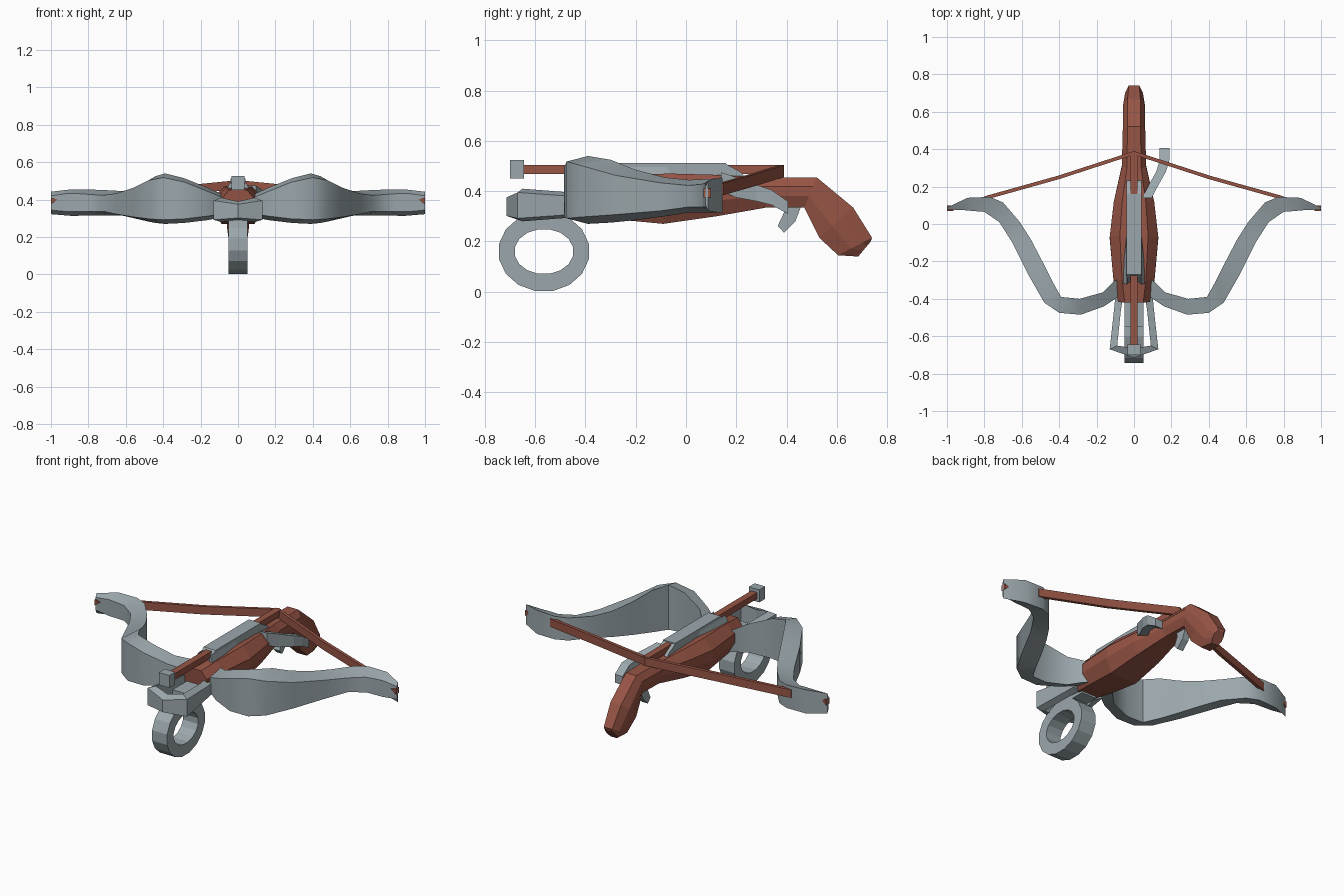
import bpy, bmesh, math
from mathutils import Vector

cube = bpy.data.objects.get("Cube")
if cube:
    bpy.data.objects.remove(cube, do_unlink=True)


def material(name, rgb):
    m = bpy.data.materials.new(name)
    m.use_nodes = True
    m.diffuse_color = (*rgb, 1)
    m.node_tree.nodes["Principled BSDF"].inputs["Base Color"].default_value = (*rgb, 1)
    return m


STEEL = material("steel grey", (0.33, 0.39, 0.415))
WOOD = material("red brown wood", (0.31, 0.09, 0.06))


def loft(name, sections, mat, closed=False, mirror=False, smooth=False):
    """Skin a row of equal-sized cross-sections."""
    bm = bmesh.new()
    rings = [[bm.verts.new(p) for p in s] for s in sections]
    pairs = list(zip(rings, rings[1:]))
    if closed:
        pairs.append((rings[-1], rings[0]))
    else:
        bm.faces.new(rings[0])
        bm.faces.new(rings[-1])
    n = len(rings[0])
    for a, b in pairs:
        for i in range(n):
            j = (i + 1) % n
            bm.faces.new((a[i], a[j], b[j], b[i]))
    bmesh.ops.recalc_face_normals(bm, faces=bm.faces)
    me = bpy.data.meshes.new(name)
    bm.to_mesh(me)
    bm.free()
    me.materials.append(mat)
    ob = bpy.data.objects.new(name, me)
    bpy.context.collection.objects.link(ob)
    if smooth:
        bpy.ops.object.select_all(action="DESELECT")
        ob.select_set(True)
        bpy.context.view_layer.objects.active = ob
        bpy.ops.object.shade_smooth_by_angle(angle=math.radians(35))
    if mirror:
        ob.modifiers.new("Mirror", "MIRROR")
    return ob


def block(name, x0, x1, y0, y1, z0, z1, mat, **kw):
    sect = lambda y: [(x0, y, z0), (x1, y, z0), (x1, y, z1), (x0, y, z1)]
    return loft(name, [sect(y0), sect(y1)], mat, **kw)


def side_plate(name, outline, x0, x1, mat):
    """Extrude a (y, z) outline across x."""
    return loft(name, [[(x, y, z) for y, z in outline] for x in (x0, x1)], mat)


# Stock and grip: top point, bottom point, half width
def stock_section(top, bottom, w):
    t, b = Vector((0, *top)), Vector((0, *bottom))
    shape = ((0.58, 0), (1, 0.3), (1, 0.62), (0.68, 1))
    half = [t.lerp(b, f) + Vector((w * k, 0, 0)) for k, f in shape]
    return half + [Vector((-p.x, p.y, p.z)) for p in reversed(half)]


stock = [
    ((-0.42, 0.45), (-0.41, 0.305), 0.085),
    ((-0.30, 0.465), (-0.30, 0.29), 0.11),
    ((-0.06, 0.47), (-0.09, 0.27), 0.13),
    ((0.12, 0.465), (0.12, 0.30), 0.108),
    ((0.30, 0.455), (0.32, 0.335), 0.065),
    ((0.52, 0.455), (0.47, 0.335), 0.06),
    ((0.665, 0.335), (0.53, 0.215), 0.06),
    ((0.74, 0.215), (0.605, 0.145), 0.048),
    ((0.735, 0.20), (0.685, 0.14), 0.032),
]
loft("stock", [stock_section(*s) for s in stock], WOOD)

# Bow limbs: inner edge, outer edge, top, bottom
limb = [
    ((0.06, -0.27), (0.06, -0.37), 0.42, 0.305),
    ((0.11, -0.31), (0.10, -0.40), 0.44, 0.30),
    ((0.165, -0.365), (0.16, -0.44), 0.465, 0.29),
    ((0.29, -0.40), (0.285, -0.485), 0.515, 0.275),
    ((0.39, -0.39), (0.40, -0.475), 0.54, 0.27),
    ((0.44, -0.30), (0.48, -0.42), 0.525, 0.275),
    ((0.49, -0.20), (0.56, -0.28), 0.485, 0.285),
    ((0.55, -0.085), (0.65, -0.10), 0.455, 0.30),
    ((0.61, 0.01), (0.72, 0.01), 0.445, 0.315),
    ((0.70, 0.115), (0.80, 0.065), 0.45, 0.315),
    ((0.77, 0.145), (0.84, 0.068), 0.453, 0.315),
    ((0.89, 0.14), (0.91, 0.074), 0.455, 0.313),
    ((1.0, 0.088), (1.0, 0.078), 0.442, 0.322),
]
loft("bow_limbs", [[(*i, b), (*o, b + 0.022), (*o, t - 0.022), (*i, t)]
                   for i, o, t, b in limb], STEEL, mirror=True, smooth=True)

# Wooden nocks at the bow tips
loft("tip_nocks", [[(1.0, y, 0.375), (1.0, y, 0.41), (0.965, y, 0.40)]
                   for y in (0.069, 0.1)], WOOD, mirror=True)


# Drawn string, rising to the middle
def string_section(x, y, z):
    return [(x, y - 0.01, z - 0.024), (x, y + 0.01, z - 0.024),
            (x, y + 0.01, z + 0.024), (x, y - 0.01, z + 0.024)]


loft("bowstring", [string_section(0, 0.38, 0.48), string_section(0.40, 0.25, 0.44),
                   string_section(0.80, 0.138, 0.408)], WOOD, mirror=True)

# Bolt
block("bolt_shaft", -0.02, 0.02, -0.65, 0.38, 0.468, 0.505, WOOD)
block("bolt_head", -0.035, 0.035, -0.70, -0.645, 0.45, 0.525, STEEL)

# Rail over the bolt, with a forked rear end
side_plate("rail", [(-0.32, 0.45), (-0.27, 0.513), (0.16, 0.513), (0.16, 0.45)],
           -0.04, 0.04, STEEL)
loft("rail_fork", [[(x, 0.15, 0.45), (x, 0.24, 0.45), (x, 0.22, 0.475), (x, 0.15, 0.513)]
                   for x in (0.018, 0.04)], STEEL, mirror=True)
loft("rail_flares", [[(0.03, y, 0.44), (w, y, 0.44), (0.038, y, 0.50)]
                     for y, w in ((-0.32, 0.068), (-0.06, 0.042))], STEEL, mirror=True)

# Stirrup frame around the nose
frame = [
    ((0.06, -0.40), (0.10, -0.39), 0.395, 0.30),
    ((0.07, -0.46), (0.107, -0.46), 0.395, 0.295),
    ((0.09, -0.65), (0.13, -0.67), 0.41, 0.28),
    ((0, -0.665), (0, -0.715), 0.39, 0.29),
]
loft("front_frame", [[(*i, b), (*o, b + 0.012), (*o, t - 0.015), (*i, t)]
                     for i, o, t, b in frame], STEEL, mirror=True)
block("frame_mount", -0.05, 0.05, -0.55, -0.38, 0.29, 0.36, STEEL)


# Foot ring
def ring_section(i, n=16):
    a = math.tau * (i + 0.5) / n
    c, s = math.cos(a), math.sin(a)
    return [(x, -0.565 + ry * c, 0.16 + rz * s)
            for x, ry, rz in ((-0.05, 0.182, 0.16), (0.05, 0.182, 0.16),
                              (0.05, 0.118, 0.09), (-0.05, 0.118, 0.09))]


loft("foot_ring", [ring_section(i) for i in range(16)], STEEL, closed=True)

# Trigger under the stock
side_plate("trigger", [(0.38, 0.345), (0.46, 0.345), (0.435, 0.28), (0.39, 0.235),
                       (0.365, 0.262), (0.39, 0.315)], -0.02, 0.02, STEEL)

# Cocking lever on the left side: x, y, top, bottom
lever = [
    (0.07, 0.14, 0.475, 0.40),
    (0.10, 0.20, 0.455, 0.375),
    (0.145, 0.28, 0.425, 0.36),
    (0.163, 0.34, 0.405, 0.345),
    (0.163, 0.405, 0.36, 0.31),
]
loft("cocking_lever", [[(x - 0.026, y, b), (x + 0.026, y, b), (x + 0.026, y, t), (x - 0.026, y, t)]
                       for x, y, t, b in lever], STEEL)
